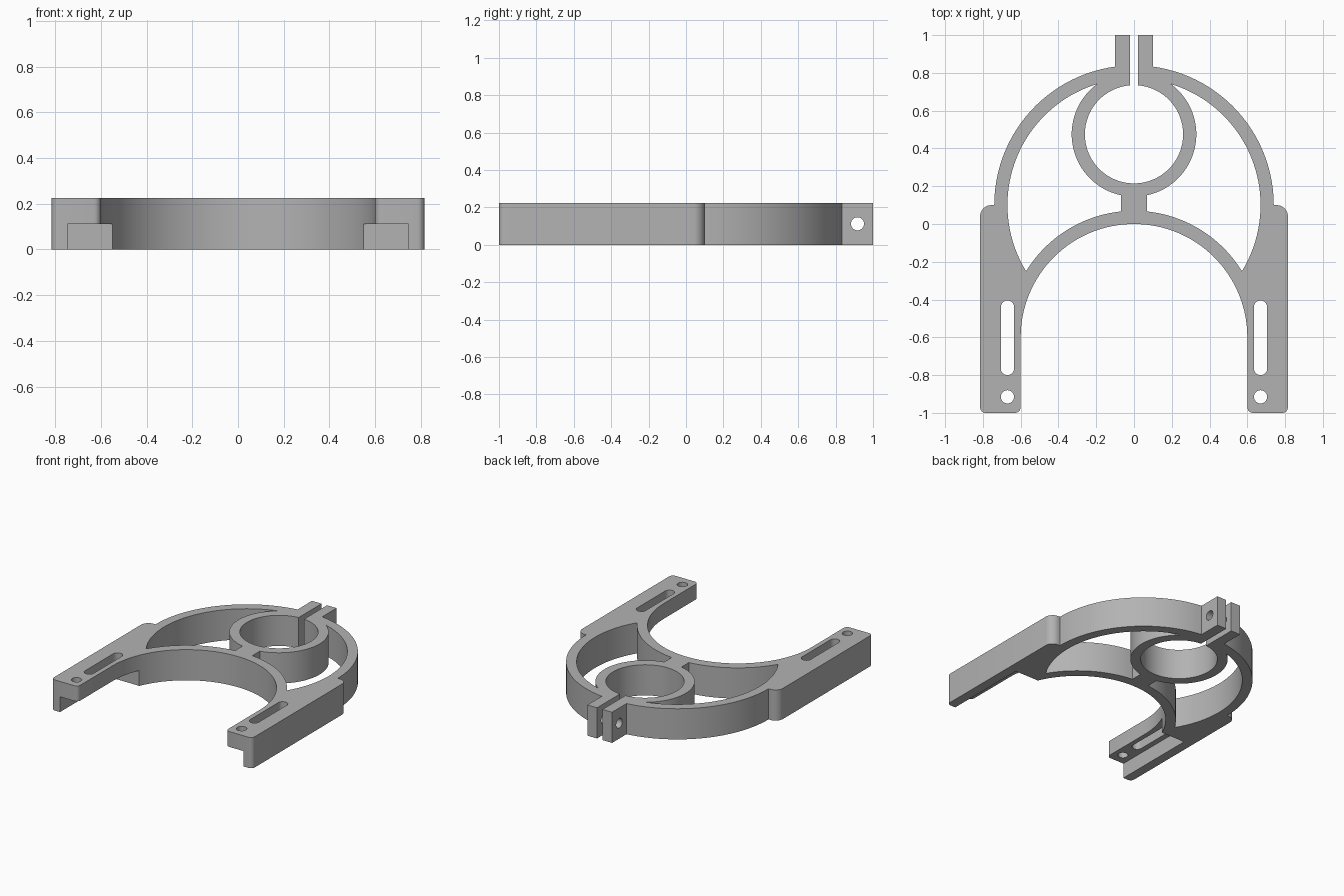
import bpy, bmesh
from math import acos, asin, atan2, cos, sin, radians, degrees, sqrt

cube = bpy.data.objects.get("Cube")
if cube:
    bpy.data.objects.remove(cube, do_unlink=True)

HEIGHT = 0.225
# Circles as (centre y, radius), all centred on x = 0
ARCH_IN, ARCH_OUT = (-0.6, 0.6), (-0.6, 0.67)
DOME_IN, DOME_OUT = (0.1, 0.67), (0.1, 0.74)
RING_IN, RING_OUT = (0.475, 0.26), (0.475, 0.33)
ARM_IN, ARM_OUT, BACK, FRONT = 0.6, 0.815, 1.0, -1.0
TAB, SLIT, STEM = 0.1, 0.022, 0.07
HOLE_X, HOLE_R = 0.67, 0.035


def arc(cx, cy, r, a0, a1, step=3):
    """Points along an arc, angles in degrees."""
    n = max(2, round(abs(a1 - a0) / step))
    return [(cx + r * cos(radians(a0 + (a1 - a0) * i / n)),
             cy + r * sin(radians(a0 + (a1 - a0) * i / n))) for i in range(n + 1)]


def ring_arc(circle, a0, a1):
    return arc(0, circle[0], circle[1], a0, a1)


def angle_at_x(circle, x):
    return degrees(acos(x / circle[1]))


def mirror(points):
    return [(-x, y) for x, y in reversed(points)]


# Outer outline: right half, from the arch crown round to the clamp bore
fil, shoulder = 0.03, 0.06
half = ring_arc(ARCH_IN, 90, 0)
half += arc(ARM_IN + fil, FRONT + fil, fil, 180, 270, 15)
half += arc(ARM_OUT - fil, FRONT + fil, fil, 270, 360, 15)
half += arc(ARM_OUT - shoulder, DOME_OUT[0] - shoulder, shoulder, 0, 90, 10)
half += ring_arc(DOME_OUT, 0, angle_at_x(DOME_OUT, TAB))
half += [(TAB, BACK), (SLIT, BACK)]
half += ring_arc(RING_IN, angle_at_x(RING_IN, SLIT), -90)
outline = half + mirror(half)[1:-1]

# Crescent opening between arch, dome, ring and stem
corner = degrees(asin((DOME_IN[0] - ARCH_OUT[0]) / 2 / DOME_IN[1]))
(yd, rd), (yr, rr) = DOME_IN, RING_OUT
meet_y = (rd**2 - rr**2 + yr**2 - yd**2) / (2 * (yr - yd))
meet_x = sqrt(rr**2 - (meet_y - yr)**2)
dome_end = degrees(atan2(meet_y - yd, meet_x))
ring_start = degrees(atan2(meet_y - yr, meet_x))
opening = ring_arc(ARCH_OUT, angle_at_x(ARCH_OUT, STEM), corner)
opening += ring_arc(DOME_IN, -corner, dome_end)[1:]
opening += ring_arc(RING_OUT, ring_start, -angle_at_x(RING_OUT, STEM))[1:]

# Adjustment slot and screw hole in each arm
slot = arc(HOLE_X, -0.44, HOLE_R, 0, 180, 10) + arc(HOLE_X, -0.765, HOLE_R, 180, 360, 10)
screw = arc(HOLE_X, -0.915, HOLE_R, 0, 360, 10)[:-1]
loops = [outline]
for hole in (opening, slot, screw):
    loops += [hole, mirror(hole)]

# Fill the profile and extrude it
bm = bmesh.new()
for loop in loops:
    verts = [bm.verts.new((x, y, 0)) for x, y in loop]
    for a, b in zip(verts, verts[1:] + verts[:1]):
        bm.edges.new((a, b))
bmesh.ops.remove_doubles(bm, verts=bm.verts[:], dist=0.0001)
bmesh.ops.triangle_fill(bm, use_beauty=True, use_dissolve=False, edges=bm.edges[:])
top = bmesh.ops.extrude_face_region(bm, geom=bm.faces[:])["geom"]
bmesh.ops.translate(bm, vec=(0, 0, HEIGHT),
                    verts=[v for v in top if isinstance(v, bmesh.types.BMVert)])
bmesh.ops.recalc_face_normals(bm, faces=bm.faces[:])
mesh = bpy.data.meshes.new("clamp_bracket")
bm.to_mesh(mesh)
bm.free()
bracket = bpy.data.objects.new("clamp_bracket", mesh)
bpy.context.collection.objects.link(bracket)

grey = bpy.data.materials.new("plain grey")
grey.use_nodes = True
grey.diffuse_color = (0.45, 0.45, 0.45, 1)
grey.node_tree.nodes["Principled BSDF"].inputs["Base Color"].default_value = grey.diffuse_color
mesh.materials.append(grey)


def cut(cutter):
    """Subtract the cutter from the bracket and remove it."""
    cutter.hide_render = True
    cutter.data.materials.append(grey)
    mod = bracket.modifiers.new("cut", "BOOLEAN")
    mod.operation, mod.solver, mod.object = "DIFFERENCE", "EXACT", cutter
    bpy.context.view_layer.objects.active = bracket
    bpy.ops.object.modifier_apply(modifier=mod.name)
    bpy.data.objects.remove(cutter, do_unlink=True)


# Recess under each arm, open to the front and the inside
x0, x1, y0, y1, depth = 0.5, 0.745, -1.1, -0.36, HEIGHT / 2
for side in (-1, 1):
    bpy.ops.mesh.primitive_cube_add(size=1, location=(side * (x0 + x1) / 2, (y0 + y1) / 2, 0))
    box = bpy.context.object
    box.name = "recess_cutter"
    box.scale = (x1 - x0, y1 - y0, depth * 2)
    bpy.context.view_layer.update()
    cut(box)

# Clamp bolt hole through both tabs
bpy.ops.mesh.primitive_cylinder_add(vertices=36, radius=HOLE_R, depth=0.4,
                                    location=(0, 0.917, HEIGHT / 2),
                                    rotation=(0, radians(90), 0))
bolt = bpy.context.object
bolt.name = "bolt_cutter"
cut(bolt)

# Smooth curved walls, crisp rims
bpy.ops.object.select_all(action="DESELECT")
bracket.select_set(True)
bpy.context.view_layer.objects.active = bracket
bpy.ops.object.shade_smooth_by_angle(angle=radians(30))
